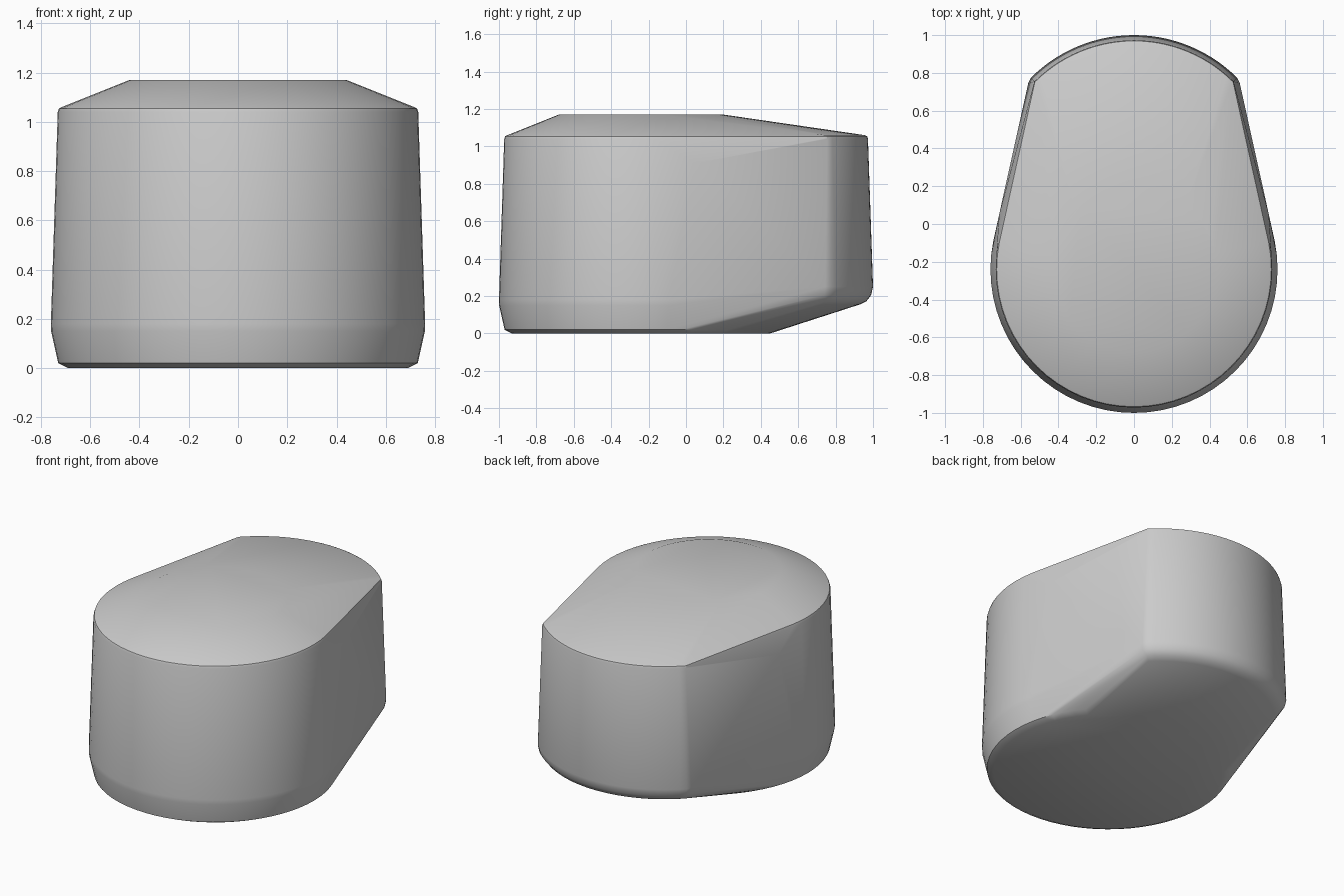
import bpy, bmesh
from math import sin, cos, radians, pi

cube = bpy.data.objects.get("Cube")
if cube:
    bpy.data.objects.remove(cube, do_unlink=True)


def make_material(name, colour):
    mat = bpy.data.materials.new(name)
    mat.use_nodes = True
    mat.diffuse_color = colour
    mat.node_tree.nodes["Principled BSDF"].inputs["Base Color"].default_value = colour
    return mat


def front_ring(bm, radius, z, count=64):
    """Full circle of the rounded front lobe."""
    for i in range(count):
        a = 2 * pi * i / count
        bm.verts.new((radius * cos(a), -0.24 + radius * sin(a), z))


def rear_arc(bm, inset, z, count=28):
    """Shallow arc closing the back, with softened corners."""
    radius = 0.773 - inset
    for i in range(count + 1):
        a = radians(-45 + 90 * i / count)
        bm.verts.new((radius * sin(a), 0.227 + radius * cos(a), z))
    for side in (-1, 1):
        bm.verts.new((side * (0.56 - inset), 0.745 - inset / 2, z))


bm = bmesh.new()
# Front lobe: flat base, chamfer, tapering wall, rim and raised crown
for radius, z in ((0.69, 0), (0.73, 0.02), (0.759, 0.15), (0.76, 0.18),
                  (0.732, 1.04), (0.727, 1.054), (0.715, 1.06), (0.44, 1.17)):
    front_ring(bm, radius, z)
# Rear lobe: rounded lower lip, wall and rim
for inset, z in ((0.07, 0.155), (0.035, 0.172), (0.01, 0.205), (0, 0.25),
                 (0.027, 1.04), (0.031, 1.054), (0.043, 1.06)):
    rear_arc(bm, inset, z)
# Shoulder points where the flat flanks meet the front lobe
for side in (-1, 1):
    bm.verts.new((side * 0.714, 0.05, 0.91))

# Skin the sections into one taut shell
result = bmesh.ops.convex_hull(bm, input=bm.verts[:])
loose = {v for v in result["geom_interior"] + result["geom_unused"]
         if isinstance(v, bmesh.types.BMVert)}
bmesh.ops.delete(bm, geom=list(loose), context="VERTS")
bmesh.ops.dissolve_limit(bm, angle_limit=radians(0.3), verts=bm.verts[:], edges=bm.edges[:])
bmesh.ops.recalc_face_normals(bm, faces=bm.faces[:])

mesh = bpy.data.meshes.new("rounded_body")
bm.to_mesh(mesh)
bm.free()
body = bpy.data.objects.new("rounded_body", mesh)
bpy.context.collection.objects.link(body)
mesh.materials.append(make_material("light_grey", (0.6, 0.6, 0.6, 1)))

bpy.ops.object.select_all(action="DESELECT")
body.select_set(True)
bpy.context.view_layer.objects.active = body
bpy.ops.object.shade_smooth_by_angle(angle=radians(30))
